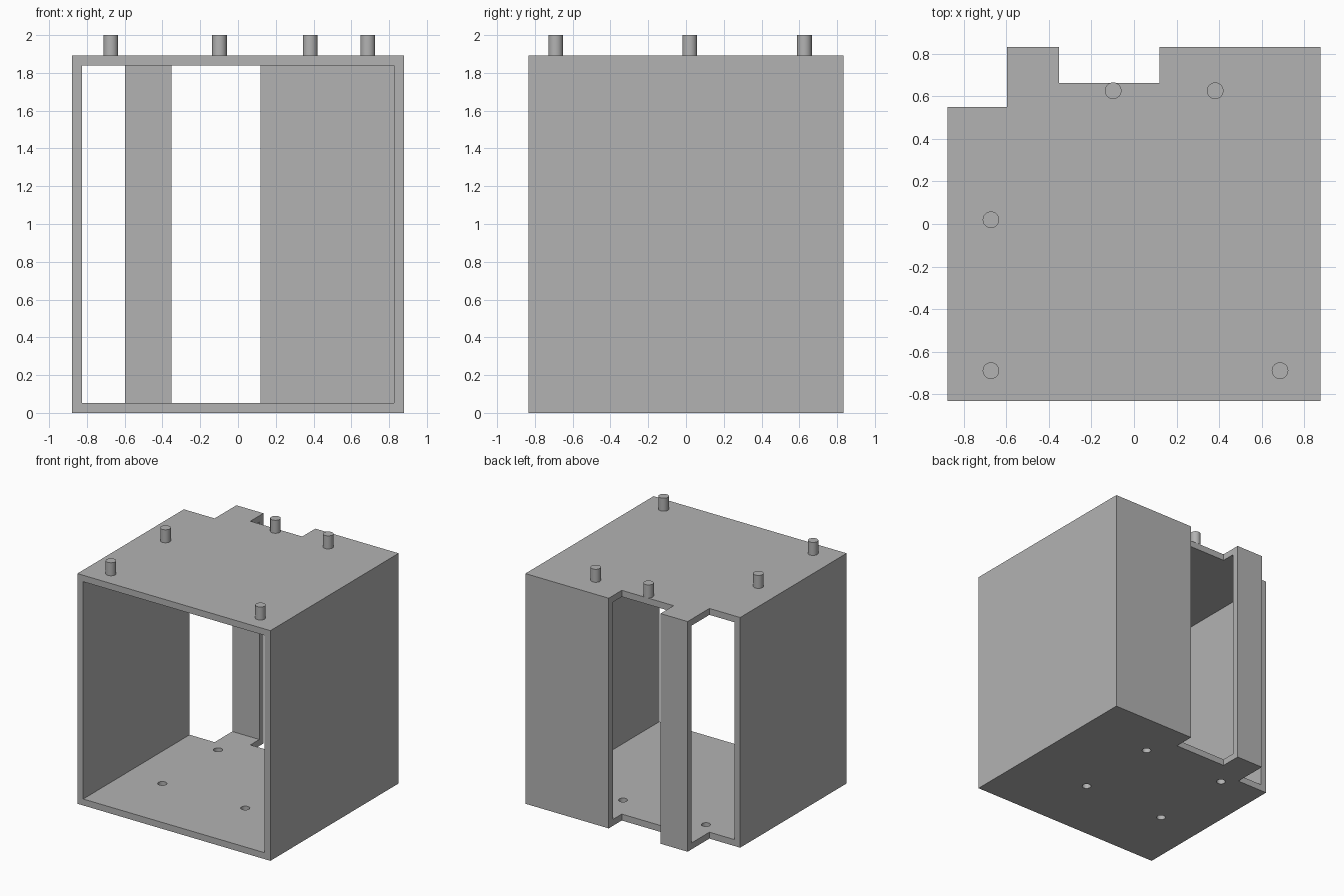
import bpy, bmesh

cube = bpy.data.objects.get("Cube")
if cube:
    bpy.data.objects.remove(cube, do_unlink=True)

W, D, H, T = 0.878, 0.833, 1.893, 0.053   # half width, half depth, height, wall

grey = bpy.data.materials.new("plain_grey")
grey.use_nodes = True
colour = (0.45, 0.45, 0.45, 1)
grey.diffuse_color = colour
grey.node_tree.nodes["Principled BSDF"].inputs["Base Color"].default_value = colour


def prism(name, outline, z0, z1):
    """Solid with a flat outline, extruded from z0 to z1."""
    bm = bmesh.new()
    face = bm.faces.new([bm.verts.new((x, y, z0)) for x, y in outline])
    top = bmesh.ops.extrude_face_region(bm, geom=[face])["geom"]
    bmesh.ops.translate(bm, vec=(0, 0, z1 - z0),
                        verts=[v for v in top if isinstance(v, bmesh.types.BMVert)])
    bmesh.ops.recalc_face_normals(bm, faces=bm.faces)
    mesh = bpy.data.meshes.new(name)
    bm.to_mesh(mesh)
    bm.free()
    mesh.materials.append(grey)
    obj = bpy.data.objects.new(name, mesh)
    bpy.context.collection.objects.link(obj)
    return obj


def cylinder(name, x, y, z0, z1, r):
    bpy.ops.mesh.primitive_cylinder_add(vertices=32, radius=r, depth=z1 - z0,
                                        location=(x, y, (z0 + z1) / 2))
    obj = bpy.context.object
    obj.name = name
    obj.data.materials.append(grey)
    return obj


def activate(obj):
    bpy.ops.object.select_all(action='DESELECT')
    obj.select_set(True)
    bpy.context.view_layer.objects.active = obj


def cut(obj, cutter):
    mod = obj.modifiers.new("cut", 'BOOLEAN')
    mod.operation = 'DIFFERENCE'
    mod.solver = 'EXACT'
    mod.object = cutter
    activate(obj)
    bpy.ops.object.modifier_apply(modifier=mod.name)
    bpy.data.objects.remove(cutter, do_unlink=True)


# Housing block, with a wide slot and a corner notch at the back
housing = prism("housing", [(-W, -D), (W, -D), (W, D), (0.12, D), (0.12, 0.663),
                            (-0.352, 0.663), (-0.352, D), (-0.598, D),
                            (-0.598, 0.55), (-W, 0.55)], 0, H)

# Cavity open to the front; it also breaks through both back notches
xi, yi = W - T, D - T
cut(housing, prism("cavity_cutter", [(-xi, -1), (xi, -1), (xi, yi), (-xi, yi)],
                   T, H - T))

# Four through holes in the floor
for x in (-0.50, 0.255):
    for y in (-0.27, 0.455):
        cut(housing, cylinder("hole_cutter", x, y, -0.1, 0.2, 0.034))
activate(housing)
bpy.ops.object.shade_smooth_by_angle()

# Locating pins on the roof
pins = [(-0.673, -0.69), (-0.673, 0.02), (0.687, -0.69), (-0.098, 0.627), (0.382, 0.627)]
for i, (x, y) in enumerate(pins):
    activate(cylinder(f"roof_pin_{i + 1}", x, y, H, 2, 0.039))
    bpy.ops.object.shade_smooth_by_angle()
